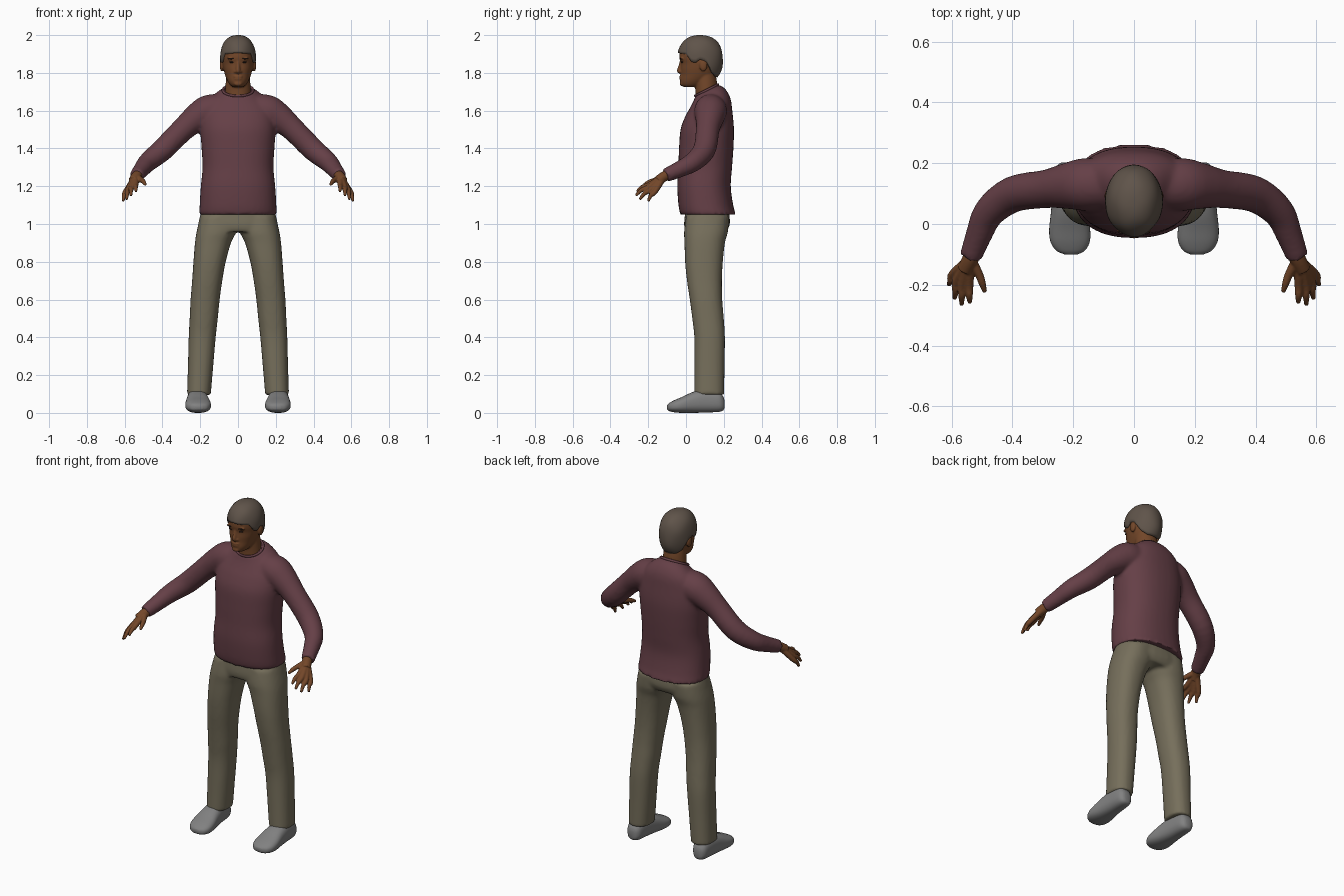
import bpy, bmesh, math
from mathutils import Vector, Matrix

if "Cube" in bpy.data.objects:
    bpy.data.objects.remove(bpy.data.objects["Cube"])


def material(name, rgb):
    m = bpy.data.materials.new(name)
    m.diffuse_color = (*rgb, 1)
    m.use_nodes = True
    m.node_tree.nodes["Principled BSDF"].inputs["Base Color"].default_value = m.diffuse_color
    return m


SKIN = material("brown_skin", (0.17, 0.062, 0.022))
HAIR = material("grey_brown_hair", (0.115, 0.088, 0.068))
SHIRT = material("maroon_shirt", (0.13, 0.05, 0.062))
PANTS = material("khaki_trousers", (0.18, 0.158, 0.105))
SHOES = material("grey_shoes", (0.22, 0.22, 0.22))
DARK = material("dark_eyes", (0.025, 0.014, 0.01))


def spline(rows, k):
    """Catmull-Rom interpolation of equally long number rows."""
    out = []
    for i in range(len(rows) - 1):
        a, b, c, d = (rows[max(0, min(len(rows) - 1, i + j))] for j in (-1, 0, 1, 2))
        for t in (j / k for j in range(k)):
            out.append([0.5 * (2 * q + (r - p) * t + (2 * p - 5 * q + 4 * r - s) * t * t
                               + (3 * q - p - 3 * r + s) * t ** 3)
                        for p, q, r, s in zip(a, b, c, d)])
    return out + [list(rows[-1])]


def loft(bm, rings):
    rings = [[bm.verts.new(p) for p in ring] for ring in rings]
    n = len(rings[0])
    for a, b in zip(rings, rings[1:]):
        for i in range(n):
            bm.faces.new((a[i], a[(i + 1) % n], b[(i + 1) % n], b[i]))
    bm.faces.new(rings[0])
    bm.faces.new(rings[-1])


def stack(bm, rows, s=1, along="z", p=2.3, n=36, k=5):
    """Rounded sections: position, x min, x max, other min, other max, tilt."""
    rings = []
    for pos, x0, x1, v0, v1, tilt in spline(rows, k):
        ring = []
        for i in range(n):
            a = math.tau * i / n
            c, d = math.cos(a), math.sin(a)
            x = (x0 + x1) / 2 + (x1 - x0) / 2 * math.copysign(abs(c) ** (2 / p), c)
            dv = (v1 - v0) / 2 * math.copysign(abs(d) ** (2 / p), d)
            v = (v0 + v1) / 2 + dv
            ring.append((s * x, v, pos + tilt * dv) if along == "z" else (s * x, pos, v))
        rings.append(ring)
    loft(bm, rings)


def tube(bm, pts, s=1, n=18, k=4):
    """Round tube through points of x, y, z, radius."""
    path = spline(pts, k)
    pos = [Vector((s * q[0], q[1], q[2])) for q in path]
    rings = []
    for i, q in enumerate(path):
        t = (pos[min(i + 1, len(pos) - 1)] - pos[max(i - 1, 0)]).normalized()
        side = t.cross(Vector((0.1, 0.3, 1))).normalized()
        up = side.cross(t)
        rings.append([pos[i] + q[3] * (side * math.cos(math.tau * j / n) + up * math.sin(math.tau * j / n))
                      for j in range(n)])
    loft(bm, rings)


def ball(bm, centre, radii):
    bmesh.ops.create_uvsphere(bm, u_segments=20, v_segments=12, radius=1,
                              matrix=Matrix.Translation(centre) @ Matrix.Diagonal((*radii, 1)))


def finish(bm, name, mat, voxel=0, smooth=0):
    bmesh.ops.recalc_face_normals(bm, faces=bm.faces)
    me = bpy.data.meshes.new(name)
    bm.to_mesh(me)
    bm.free()
    me.materials.append(mat)
    for f in me.polygons:
        f.use_smooth = True
    me.set_sharp_from_angle(angle=math.radians(60))
    ob = bpy.data.objects.new(name, me)
    bpy.context.collection.objects.link(ob)
    if voxel:  # fuse overlapping parts into one skin
        r = ob.modifiers.new("fuse", "REMESH")
        r.mode, r.voxel_size, r.use_smooth_shade = "VOXEL", voxel, True
        m = ob.modifiers.new("soften", "SMOOTH")
        m.factor, m.iterations = 0.5, smooth
    return ob


def sym(rows):
    return [(z, -w, w, y0, y1, t) for z, w, y0, y1, t in rows]


# Shirt: torso with tilted neckline, plus bent sleeves
bm = bmesh.new()
stack(bm, sym([(1.05, .206, -.03, .264, 0), (1.1, .203, -.04, .25, 0), (1.2, .197, -.046, .237, 0),
               (1.3, .188, -.041, .244, 0), (1.4, .193, -.037, .251, 0), (1.5, .199, -.029, .254, 0),
               (1.58, .19, -.005, .246, .1), (1.64, .165, .02, .235, .25),
               (1.685, .118, .04, .205, .4), (1.707, .082, .048, .17, .5)]))
for s in (1, -1):
    tube(bm, [(.09, .13, 1.61, .08), (.16, .13, 1.595, .087), (.22, .125, 1.56, .076),
              (.29, .115, 1.502, .063), (.397, .098, 1.395, .06), (.475, .04, 1.33, .052),
              (.508, -.03, 1.292, .044), (.537, -.108, 1.257, .037)], s, n=28)
finish(bm, "shirt", SHIRT, .01, 5)

# Ribbed collar
bpy.ops.mesh.primitive_torus_add(major_radius=.08, minor_radius=.007, major_segments=40, minor_segments=8,
                                 location=(0, .109, 1.708), rotation=(math.atan(.5), 0, 0))
collar = bpy.context.object
collar.name = "collar"
collar.scale = (1, .85, 1)
collar.data.materials.append(SHIRT)
bpy.ops.object.shade_smooth()

# Trousers: hips and two legs
bm = bmesh.new()
stack(bm, sym([(1.12, .185, 0, .215, 0), (1.06, .197, -.005, .228, 0),
               (1.0, .21, -.01, .232, 0), (.96, .2, -.005, .215, 0)]))
for s in (1, -1):
    stack(bm, [(1.04, .005, .2, 0, .228, 0), (.96, .01, .219, -.01, .222, 0), (.9, .037, .228, -.008, .206, 0),
               (.8, .065, .236, -.005, .195, 0), (.7, .083, .243, .005, .19, 0), (.6, .097, .251, .02, .192, 0),
               (.5, .107, .256, .033, .2, 0), (.4, .118, .261, .044, .206, 0),
               (.25, .131, .265, .045, .204, 0), (.095, .144, .27, .044, .202, 0)], s)
finish(bm, "trousers", PANTS, .01, 4)

# Shoes
for s, name in ((1, "left_shoe"), (-1, "right_shoe")):
    bm = bmesh.new()
    stack(bm, [(.203, .2, .235, .025, .07, 0), (.195, .185, .25, .012, .09, 0), (.17, .172, .262, .005, .115, 0),
               (.1, .163, .268, .002, .125, 0), (.04, .154, .273, 0, .112, 0), (-.02, .144, .279, 0, .085, 0),
               (-.06, .146, .274, .003, .068, 0), (-.088, .162, .255, .009, .053, 0),
               (-.1, .186, .228, .018, .042, 0)], s, along="y", p=2.5)
    finish(bm, name, SHOES)

# Hands: wrist, four fingers running through the palm, thumb
FINGERS = [((.542, -.2, 1.205), (.54, -.26, 1.172)), ((.565, -.2, 1.195), (.567, -.266, 1.15)),
           ((.583, -.187, 1.182), (.59, -.245, 1.13)), ((.596, -.165, 1.17), (.609, -.2, 1.12))]
for s, name in ((1, "left_hand"), (-1, "right_hand")):
    bm = bmesh.new()
    tube(bm, [(.515, -.07, 1.275, .027), (.538, -.115, 1.252, .027), (.555, -.15, 1.228, .026)], s)
    for knuckle, tip in FINGERS:
        k, t = Vector(knuckle), Vector(tip)
        m = (k + t) / 2 + Vector((0, -.004, .006))
        tube(bm, [(.541, -.12, 1.248, .019), (*k, .0145), (*m, .0115), (*t, .007)], s, n=12)
    tube(bm, [(.535, -.12, 1.248, .018), (.51, -.165, 1.232, .014), (.499, -.195, 1.222, .012),
              (.49, -.224, 1.208, .007)], s, n=12)
    finish(bm, name, SKIN, .004, 2)

# Head: skull, neck, nose, lips and ears fused together
bm = bmesh.new()
stack(bm, sym([(1.725, .026, -.012, .06, 0), (1.737, .042, -.026, .09, 0), (1.76, .057, -.031, .125, 0),
               (1.79, .069, -.028, .155, 0), (1.82, .077, -.029, .165, 0), (1.85, .082, -.028, .172, 0),
               (1.88, .085, -.035, .18, 0), (1.92, .085, -.03, .182, 0), (1.96, .07, -.005, .165, 0),
               (1.985, .038, .03, .12, 0)]), p=2.1)
stack(bm, sym([(1.64, .07, .05, .17, 0), (1.7, .068, .05, .166, 0), (1.75, .065, .045, .164, 0),
               (1.8, .062, .04, .155, 0)]), p=2)
tube(bm, [(0, -.024, 1.868, .008), (0, -.03, 1.84, .009), (0, -.037, 1.813, .012), (0, -.03, 1.802, .009)])
ball(bm, (0, -.027, 1.781), (.024, .009, .006))
ball(bm, (0, -.027, 1.769), (.021, .009, .006))
ball(bm, (0, -.022, 1.742), (.022, .012, .012))
for s in (1, -1):
    ball(bm, (s * .012, -.029, 1.806), (.009, .009, .008))
    ball(bm, (s * .035, -.022, 1.876), (.024, .008, .006))
    ball(bm, (s * .086, .092, 1.84), (.011, .021, .033))
finish(bm, "head", SKIN, .005, 3)

# Eyes and eyebrows
for s, side in ((1, "left"), (-1, "right")):
    for part, z, y, radii in (("eye", 1.857, -.0205, (.013, .006, .005)),
                              ("eyebrow", 1.876, -.0265, (.02, .006, .004))):
        bm = bmesh.new()
        ball(bm, (s * .033, y, z), radii)
        finish(bm, f"{side}_{part}", DARK)

# Hair cap whose lower edge follows the hairline around the head
HAIRLINE = [(0, 1.908), (.9, 1.9), (1.2, 1.855), (1.38, 1.855), (1.55, 1.872),
            (1.85, 1.86), (2.2, 1.8), (2.6, 1.778), (3.2, 1.775)]


def hairline(a):
    for (a0, z0), (a1, z1) in zip(HAIRLINE, HAIRLINE[1:]):
        if a <= a1:
            return z0 + (z1 - z0) * (a - a0) / (a1 - a0)
    return HAIRLINE[-1][1]


bm = bmesh.new()
N, ROWS, P = 64, 16, 2.35
top = bm.verts.new((0, .08, 2.0))
rings = []
for j in range(1, ROWS + 1):
    ring = []
    for i in range(N):
        a = math.tau * i / N
        h = (hairline(min(a, math.tau - a)) - 1.87) / .13
        phi = math.acos(math.copysign(abs(h) ** (P / 2), h)) * j / ROWS
        c = math.cos(phi)
        r = math.sin(phi) ** (2 / P) * (1 + .012 * math.sin(5 * a + 1) * math.sin(6 * phi))
        ring.append(bm.verts.new((.095 * r * math.sin(a), .075 - .12 * r * math.cos(a),
                                  1.87 + .13 * math.copysign(abs(c) ** (2 / P), c))))
    rings.append(ring)
for i in range(N):
    bm.faces.new((top, rings[0][i], rings[0][(i + 1) % N]))
    for u, v in zip(rings, rings[1:]):
        bm.faces.new((u[i], v[i], v[(i + 1) % N], u[(i + 1) % N]))
hair = finish(bm, "hair", HAIR)
thick = hair.modifiers.new("thickness", "SOLIDIFY")
thick.thickness, thick.offset = .018, -1
